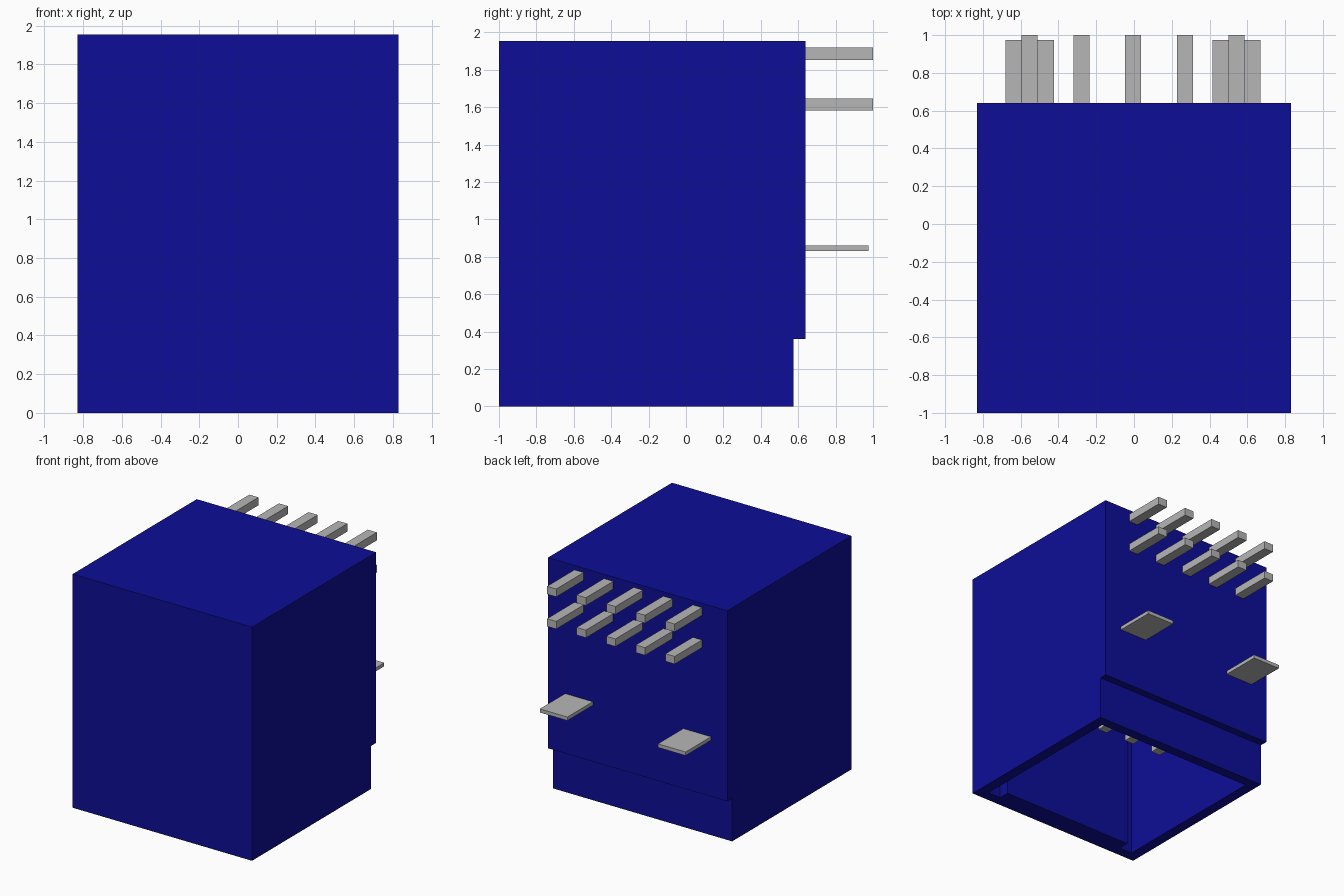
import bpy, bmesh
from mathutils import Vector

cube = bpy.data.objects.get("Cube")
if cube:
    bpy.data.objects.remove(cube, do_unlink=True)


def material(name, rgb):
    m = bpy.data.materials.new(name)
    m.use_nodes = True
    col = (*rgb, 1.0)
    m.diffuse_color = col
    bsdf = m.node_tree.nodes["Principled BSDF"]
    bsdf.inputs["Base Color"].default_value = col
    bsdf.inputs["Roughness"].default_value = 0.6
    return m


BLUE = material("deep blue plastic", (0.0043, 0.0043, 0.31))
GREY = material("light grey metal", (0.47, 0.47, 0.47))


def prism(name, profile, offset, mat):
    """Extrude a closed 3D profile by an offset vector."""
    bm = bmesh.new()
    face = bm.faces.new([bm.verts.new(p) for p in profile])
    ext = bmesh.ops.extrude_face_region(bm, geom=[face])
    moved = [v for v in ext["geom"] if isinstance(v, bmesh.types.BMVert)]
    bmesh.ops.translate(bm, verts=moved, vec=Vector(offset))
    bmesh.ops.recalc_face_normals(bm, faces=bm.faces)
    me = bpy.data.meshes.new(name)
    bm.to_mesh(me)
    bm.free()
    me.materials.append(mat)
    ob = bpy.data.objects.new(name, me)
    bpy.context.collection.objects.link(ob)
    return ob


def side_prism(name, yz, x0, x1, mat):
    """Extrude a side profile across x."""
    return prism(name, [(x0, y, z) for y, z in yz], (x1 - x0, 0, 0), mat)


# Housing: stepped side profile, overhanging at the back
housing = side_prism("housing", [(-1, 0), (0.575, 0), (0.575, 0.36), (0.64, 0.36),
                                 (0.64, 1.955), (-1, 1.955)], -0.83, 0.83, BLUE)

# Socket open at the bottom, with a key block along its front wall
socket = [(-0.74, 0.49), (-0.74, -0.91), (-0.62, -0.91), (-0.62, -0.82),
          (0.62, -0.82), (0.62, -0.91), (0.74, -0.91), (0.74, 0.49)]
cutter = prism("socket_cutter", [(x, y, -0.1) for x, y in socket], (0, 0, 1.55), BLUE)
cutter.hide_render = True
cut = housing.modifiers.new("socket", "BOOLEAN")
cut.operation = "DIFFERENCE"
cut.solver = "EXACT"
cut.object = cutter
bpy.context.view_layer.update()
deps = bpy.context.evaluated_depsgraph_get()
hollow = bpy.data.meshes.new_from_object(housing.evaluated_get(deps))
housing.modifiers.clear()
housing.data = hollow
bpy.data.objects.remove(cutter, do_unlink=True)

# Right-angle pins: two rows of five, hanging in the socket and leaving at the back
PIN_END, HALF = 0.61, 0.0425
for row, y, z0, z1 in (("lower", -0.075, 1.583, 1.647), ("upper", -0.35, 1.852, 1.918)):
    bend = [(y - HALF, PIN_END), (y + HALF, PIN_END), (y + HALF, z0),
            (1.0, z0), (1.0, z1), (y - HALF, z1)]
    for i in range(5):
        x = -0.005 + (i - 2) * 0.274
        side_prism(f"{row}_pin_{i + 1}", bend, x - HALF, x + HALF, GREY)

# Flat mounting tabs on the back
for side, x in (("right", -0.551), ("left", 0.543)):
    side_prism(f"{side}_mounting_tab", [(0.6, 0.83), (0.975, 0.83), (0.975, 0.86), (0.6, 0.86)],
               x - 0.128, x + 0.128, GREY)
